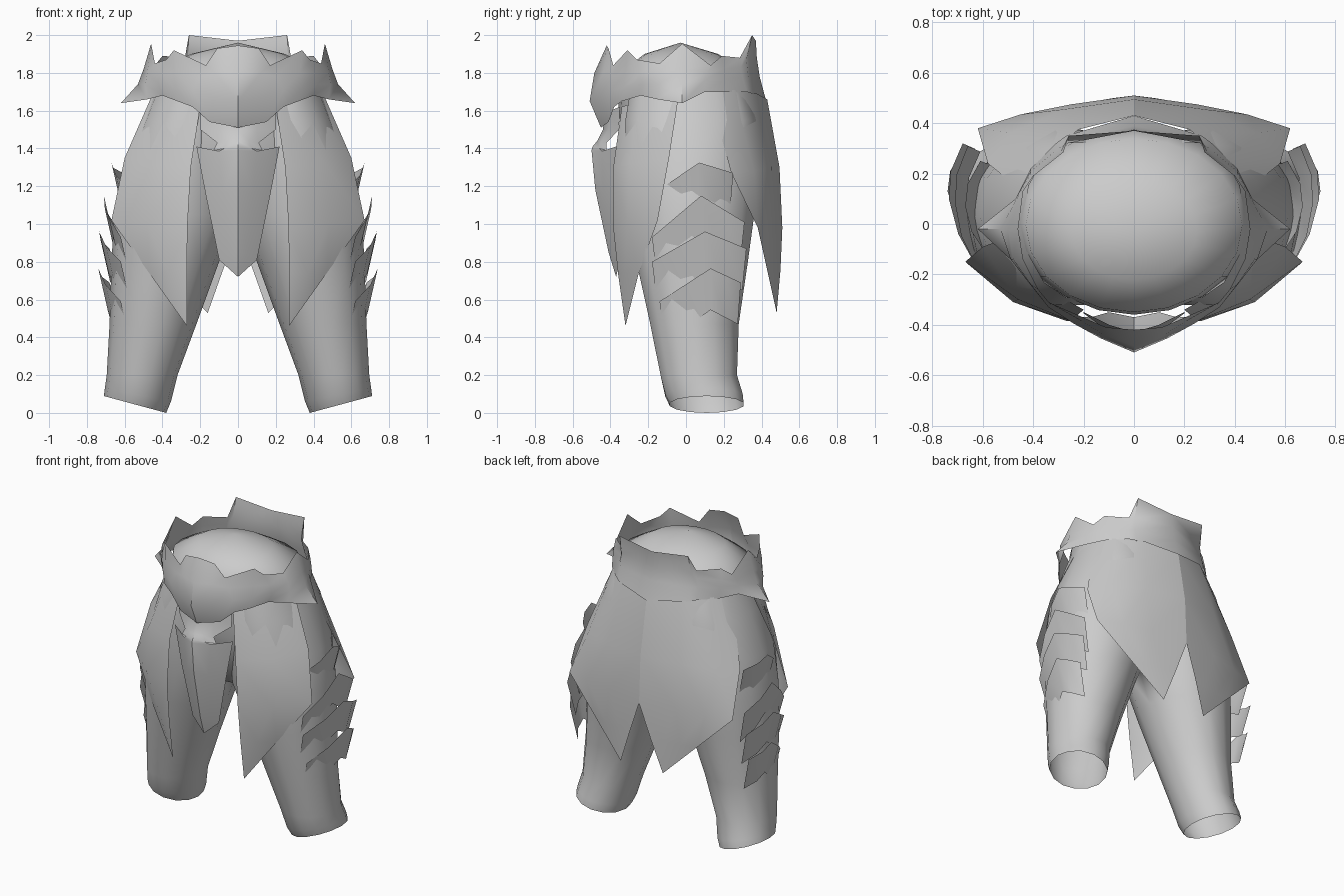
import bpy, bmesh, math
from mathutils import Vector

steel = bpy.data.materials.new("plain_grey")
steel.diffuse_color = (0.6, 0.6, 0.6, 1)


def loft(name, rows, closed=False, mirror=True, weld=True, angle=35):
    """Skin rows of points; optionally mirrored in x, faces turned outward."""
    bm = bmesh.new()
    cache = {}

    def vert(p, s):
        key = (round(p[0] * s, 4), round(p[1], 4), round(p[2], 4), 0 if weld else s)
        if key not in cache:
            cache[key] = bm.verts.new(key[:3])
        return cache[key]

    for s in ((1, -1) if mirror else (1,)):
        for a, b in zip(rows, rows[1:]):
            n = len(a)
            axis = Vector((0, 0, 0))
            if closed:
                axis = Vector((s * sum(p[0] for p in a) / n, sum(p[1] for p in a) / n, 0))
            for i in range(n if closed else n - 1):
                j = (i + 1) % n
                vs = list(dict.fromkeys(vert(p, s) for p in (a[i], a[j], b[j], b[i])))
                if len(vs) < 3:
                    continue
                f = bm.faces.new(vs)
                f.normal_update()
                out = f.calc_center_median() - axis
                out.z = 0
                if f.normal.dot(out) < 0:
                    f.normal_flip()
    me = bpy.data.meshes.new(name)
    bm.to_mesh(me)
    bm.free()
    ob = bpy.data.objects.new(name, me)
    bpy.context.collection.objects.link(ob)
    me.materials.append(steel)
    bpy.ops.object.select_all(action='DESELECT')
    ob.select_set(True)
    bpy.context.view_layer.objects.active = ob
    bpy.ops.object.shade_smooth_by_angle(angle=math.radians(angle))
    return ob


def ring(z, x0, x1, y0, y1, tilt=0.0, n=14):
    """Oval cross-section between the given limits; tilt raises the outer side."""
    cx, cy, rx, ry = (x0 + x1) / 2, (y0 + y1) / 2, (x1 - x0) / 2, (y1 - y0) / 2
    pts = []
    for i in range(n):
        t = 2 * math.pi * i / n
        x = cx + rx * math.cos(t)
        pts.append((x, cy + ry * math.sin(t), z + tilt * (x - x0)))
    return pts


# Tapered legs, open at the slanted cuffs
loft("legs", [ring(*r) for r in (
    (0.0, .38, .71, -.09, .31, .27),
    (0.06, .355, .705, -.115, .305, .2),
    (0.20, .32, .695, -.14, .275),
    (0.47, .22, .68, -.195, .285),
    (0.80, .10, .67, -.27, .335),
    (1.05, .0, .655, -.31, .37),
    (1.30, .0, .61, -.33, .39),
    (1.55, .0, .51, -.33, .38),
    (1.72, .0, .44, -.30, .33))], closed=True, angle=50)

# Hips with a shallow domed top
loft("hips", [ring(*r, 0, 20) for r in (
    (0.98, -.10, .10, -.12, .15),
    (1.10, -.40, .40, -.25, .33),
    (1.40, -.53, .53, -.335, .40),
    (1.65, -.46, .46, -.36, .38),
    (1.80, -.43, .43, -.35, .34),
    (1.90, -.25, .25, -.22, .17),
    (1.96, 0, 0, -.03, -.03))], closed=True, mirror=False, angle=60)

# Jagged belt: columns from front centre to back centre (bottom to top)
belt_columns = [
    [(0, -.45, 1.51), (0, -.51, 1.65), (0, -.485, 1.80), (0, -.42, 1.945)],
    [(.15, -.41, 1.54), (.13, -.455, 1.67), (.12, -.44, 1.80), (.11, -.41, 1.93)],
    [(.24, -.38, 1.62), (.24, -.395, 1.71), (.20, -.39, 1.78), (.17, -.385, 1.84)],
    [(.32, -.34, 1.65), (.34, -.33, 1.72), (.33, -.32, 1.80), (.34, -.31, 1.92)],
    [(.40, -.24, 1.68), (.42, -.23, 1.74), (.41, -.24, 1.80), (.38, -.26, 1.87)],
    [(.48, -.15, 1.66), (.49, -.14, 1.74), (.48, -.14, 1.80), (.44, -.14, 1.85)],
    [(.62, -.02, 1.64), (.53, -.02, 1.74), (.50, -.02, 1.82), (.46, -.02, 1.955)],
    [(.47, .10, 1.70), (.47, .10, 1.76), (.46, .11, 1.80), (.44, .13, 1.84)],
    [(.41, .22, 1.70), (.41, .21, 1.77), (.41, .20, 1.82), (.40, .19, 1.89)],
    [(.31, .32, 1.70), (.30, .30, 1.78), (.29, .29, 1.83), (.28, .285, 1.88)],
    [(.27, .35, 1.69), (.27, .33, 1.78), (.265, .32, 1.87), (.26, .35, 2.0)],
    [(0, .43, 1.63), (0, .39, 1.78), (0, .375, 1.88), (0, .37, 1.97)]]
loft("belt", belt_columns, angle=40)

# Front hip plates, each running down to a point
tip = (.27, -.32, .46)
loft("front_hip_plates", [
    [(.20, -.34, 1.62), (.36, -.25, 1.65), (.46, -.04, 1.67)],
    [(.25, -.385, 1.30), (.46, -.30, 1.32), (.60, -.09, 1.35)],
    [(.268, -.385, .98), (.48, -.31, 1.0), (.67, -.15, 1.02)],
    [(.27, -.36, .74), (.37, -.325, .74), (.47, -.25, .74)],
    [tip] * 3])

# Rear hip plates, meeting in a crease with a notch below
tip = (.16, .48, .53)
loft("rear_hip_plates", [
    [(0, .43, 1.66), (.22, .375, 1.69), (.38, .25, 1.71), (.43, .12, 1.70)],
    [(0, .495, 1.30), (.28, .455, 1.30), (.49, .36, 1.28), (.58, .24, 1.27)],
    [(0, .51, .98), (.25, .475, 1.0), (.45, .435, .99), (.62, .38, .98)],
    [(.08, .50, .755), (.17, .485, .75), (.28, .46, .75), (.39, .43, .755)],
    [tip] * 4], weld=False)

# Ridged centre guard with side notches near the top
loft("centre_guard", [
    [(0, -.43, 1.58), (.10, -.40, 1.60), (.20, -.35, 1.62)],
    [(0, -.44, 1.50), (.10, -.41, 1.50), (.20, -.355, 1.50)],
    [(0, -.47, 1.44), (.06, -.45, 1.435), (.11, -.42, 1.43)],
    [(0, -.495, 1.41), (.07, -.46, 1.40), (.13, -.42, 1.39)],
    [(0, -.50, 1.39), (.10, -.445, 1.385), (.22, -.37, 1.41)],
    [(0, -.48, 1.18), (.08, -.44, 1.165), (.17, -.37, 1.15)],
    [(0, -.41, .85), (.05, -.385, .84), (.10, -.35, .81)],
    [(0, -.37, .72)] * 3])

# Overlapping outer thigh bands, flared to a peak at the top: front, peak, back
bands = [((.58, -.13, 1.19), (.67, .07, 1.325), (.61, .25, 1.27)),
         ((.62, -.18, .93), (.71, .08, 1.15), (.66, .31, 1.01)),
         ((.62, -.18, .80), (.735, .10, .96), (.68, .32, .87)),
         ((.62, -.14, .59), (.74, .13, .765), (.68, .29, .69))]
for k, (f, p, b) in enumerate(bands):
    f, p, b = Vector(f), Vector(p), Vector(b)
    bulge = Vector((.02, 0, 0))
    top = [f, (f + p) / 2 + bulge, p, (p + b) / 2 + bulge, b]
    low = [v + Vector((-.05, (p.y - v.y) * .1, -.22)) for v in top]
    loft("thigh_band_%d" % (k + 1), [top, low])
